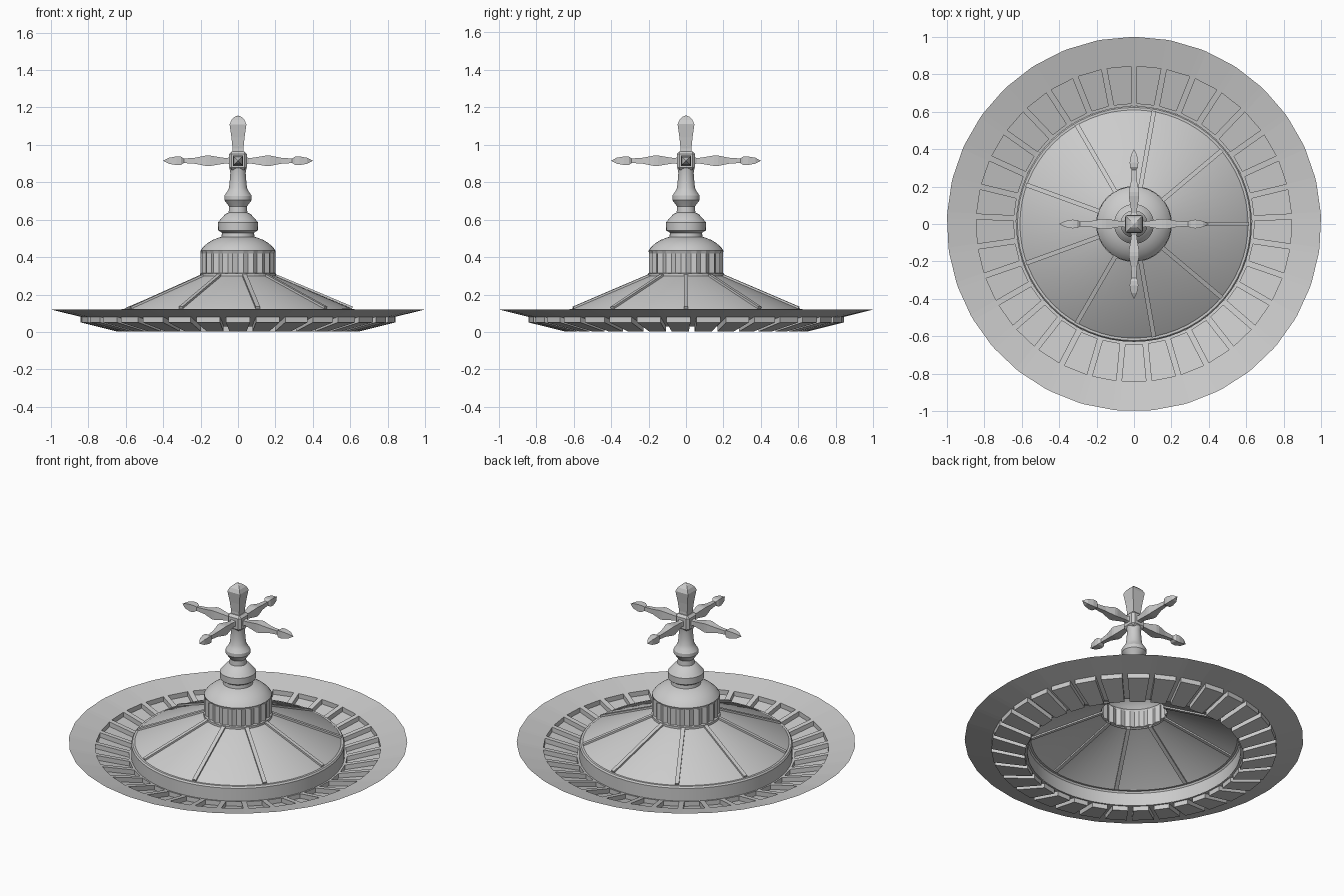
import bpy, bmesh
from math import sin, cos, pi, radians, sqrt
from mathutils import Matrix, Vector

if "Cube" in bpy.data.objects:
    bpy.data.objects.remove(bpy.data.objects["Cube"])


def finish(name, bm, smooth=None, recalc=True):
    bmesh.ops.remove_doubles(bm, verts=bm.verts[:], dist=0.00005)
    if recalc:
        bmesh.ops.recalc_face_normals(bm, faces=bm.faces[:])
    me = bpy.data.meshes.new(name)
    bm.to_mesh(me)
    bm.free()
    ob = bpy.data.objects.new(name, me)
    bpy.context.collection.objects.link(ob)
    if smooth:
        bpy.ops.object.select_all(action='DESELECT')
        ob.select_set(True)
        bpy.context.view_layer.objects.active = ob
        bpy.ops.object.shade_smooth_by_angle(angle=radians(smooth))
    return ob


def lathe(name, profile, sides, phase=0.0, matrix=None, smooth=None, flute=None):
    """Revolve (radius, z) points; flute gives alternate radius offsets per point."""
    bm = bmesh.new()
    rings = []
    for i, (r, z) in enumerate(profile):
        ring = []
        for k in range(sides):
            a = phase + 2 * pi * k / sides
            rr = r - (flute[i] if flute and k % 2 else 0)
            ring.append(bm.verts.new((rr * cos(a), rr * sin(a), z)))
        rings.append(ring)
    for lo, hi in zip(rings, rings[1:]):
        for k in range(sides):
            n = (k + 1) % sides
            bm.faces.new((lo[k], lo[n], hi[n], hi[k]))
    if matrix:
        bm.transform(matrix)
    return finish(name, bm, smooth, recalc=False)


# Brim: sloped ring whose cells sink into open-topped pockets
CELLS, DROP = 33, 0.03
pitch = 2 * pi / CELLS
radii = [(0.63, 0.029), (0.645, 0.032), (0.843, 0.081), (1.0, 0.12)]
bm = bmesh.new()


def brim_point(j, k, side, drop=0.0):
    r, z = radii[j]
    a = -pi / 2 + k * pitch + side * (pitch / 2 - 0.016 / r)
    return bm.verts.new((r * cos(a), r * sin(a), z - drop))


for k in range(CELLS):
    L = [brim_point(j, k, -1) for j in range(4)]
    R = [brim_point(j, k, 1) for j in range(4)]
    N = [brim_point(j, k + 1, -1) for j in range(4)]
    for j in range(3):
        if j != 1:
            bm.faces.new((L[j], L[j + 1], R[j + 1], R[j]))
        bm.faces.new((R[j], R[j + 1], N[j + 1], N[j]))
    top = [L[1], L[2], R[2], R[1]]
    low = [brim_point(1, k, -1, DROP), brim_point(2, k, -1, DROP),
           brim_point(2, k, 1, DROP), brim_point(1, k, 1, DROP)]
    bm.faces.new(low)
    for i in range(4):
        n = (i + 1) % 4
        bm.faces.new((top[i], low[i], low[n], top[n]))
brim = finish("brim", bm)
if brim.data.polygons[0].normal.z < 0:
    brim.data.flip_normals()

# Roof: raised ring wall and open cone
lathe("roof_cone", [(0.63, 0.029), (0.63, 0.112), (0.623, 0.122), (0.61, 0.122),
                    (0.605, 0.127), (0.195, 0.30)], 64, smooth=30)

# Roof ribs: nine bars lying along the cone
a, b = Vector((0.19, 0, 0.303)), Vector((0.61, 0, 0.126))
d = (b - a).normalized()
up = Vector((-d.z, 0, d.x))
bm = bmesh.new()
for k in range(9):
    frame = Matrix((d, (0, 1, 0), up)).transposed().to_4x4()
    m = (Matrix.Rotation(radians(40 * k), 4, 'Z') @ Matrix.Translation((a + b) / 2)
         @ frame @ Matrix.Diagonal(((b - a).length, 0.024, 0.02, 1)))
    bmesh.ops.create_cube(bm, size=1, matrix=m)
finish("roof_ribs", bm)

# Fluted collar
lathe("collar", [(0.195, 0.298), (0.203, 0.298), (0.203, 0.312), (0.2, 0.315),
                 (0.2, 0.42), (0.2, 0.435)], 44,
      flute=[0, 0, 0, 0.012, 0.012, 0])

# Turned spire
lathe("spire", [(0.2, 0.435), (0.188, 0.452), (0.165, 0.473), (0.135, 0.492), (0.1, 0.505),
                (0.088, 0.508), (0.086, 0.53), (0.106, 0.543), (0.107, 0.585),
                (0.095, 0.6), (0.068, 0.63), (0.05, 0.638), (0.048, 0.67),
                (0.058, 0.685), (0.073, 0.705), (0.073, 0.728), (0.058, 0.75),
                (0.048, 0.77), (0.044, 0.81), (0.041, 0.85), (0.046, 0.88)], 32, smooth=30)

# Finial hub
HUB = 0.915
bm = bmesh.new()
bmesh.ops.create_cube(bm, size=0.098, matrix=Matrix.Translation((0, 0, HUB)))
bmesh.ops.bevel(bm, geom=bm.edges[:], offset=0.014, segments=1, affect='EDGES')
finish("finial_hub", bm)

# Four square-section arms with arrow tips
S = sqrt(2)
arm = [(0.024, 0.03), (0.014, 0.06), (0.018, 0.09), (0.028, 0.15), (0.028, 0.17),
       (0.016, 0.23), (0.012, 0.29), (0.022, 0.305), (0.023, 0.33), (0.016, 0.37), (0.0, 0.4)]
for k in range(4):
    m = (Matrix.Translation((0, 0, HUB)) @ Matrix.Rotation(k * pi / 2, 4, 'Z')
         @ Matrix.Rotation(pi / 2, 4, 'Y'))
    lathe("finial_arm_%d" % (k + 1), [(r * S, z) for r, z in arm], 4, pi / 4, m)

# Top arm, flaring to a blunt point
top_arm = [(0.03, 0.95), (0.029, 0.98), (0.035, 1.04), (0.045, 1.11),
           (0.035, 1.133), (0.018, 1.15), (0.0, 1.157)]
lathe("finial_top", [(r * S, z) for r, z in top_arm], 4, pi / 4)
